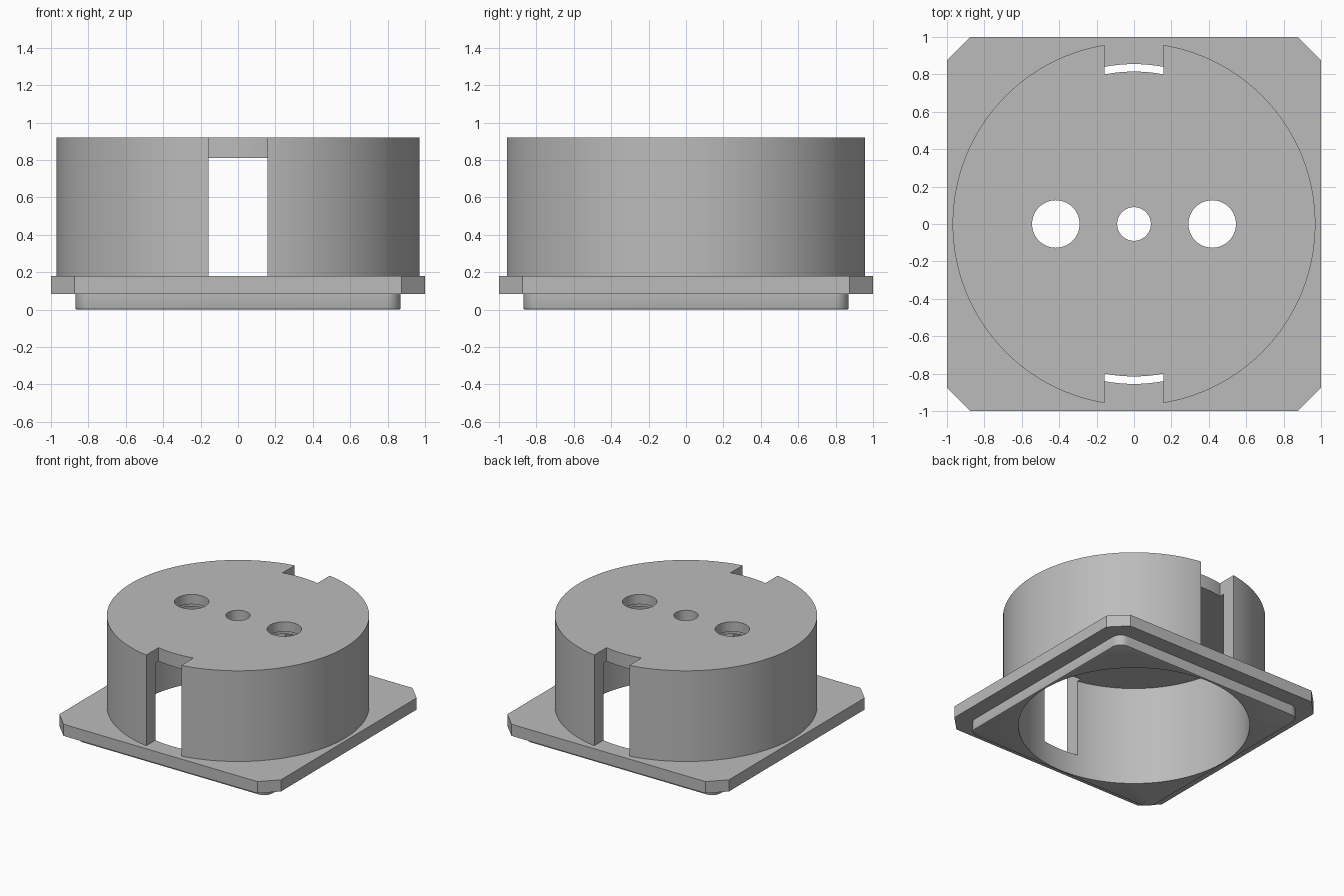
import bpy
import bmesh
import math

old = bpy.data.objects.get("Cube")
if old:
    bpy.data.objects.remove(old, do_unlink=True)

grey = bpy.data.materials.new("plain grey")
grey.use_nodes = True
colour = (0.5, 0.5, 0.5, 1)
grey.diffuse_color = colour
grey.node_tree.nodes["Principled BSDF"].inputs["Base Color"].default_value = colour


def prism(name, outline, z0, z1):
    """Extrude a closed xy outline from z0 up to z1."""
    bm = bmesh.new()
    base = bm.faces.new([bm.verts.new((x, y, z0)) for x, y in outline])
    ext = bmesh.ops.extrude_face_region(bm, geom=[base])
    top = [v for v in ext["geom"] if isinstance(v, bmesh.types.BMVert)]
    bmesh.ops.translate(bm, verts=top, vec=(0, 0, z1 - z0))
    bmesh.ops.recalc_face_normals(bm, faces=bm.faces)
    mesh = bpy.data.meshes.new(name)
    bm.to_mesh(mesh)
    bm.free()
    mesh.materials.append(grey)
    ob = bpy.data.objects.new(name, mesh)
    bpy.context.collection.objects.link(ob)
    return ob


def arc(r, a0, a1, n, cx=0, cy=0):
    angles = [a0 + (a1 - a0) * i / n for i in range(n + 1)]
    return [(cx + r * math.cos(a), cy + r * math.sin(a)) for a in angles]


def circle(r, n=96, cx=0):
    return arc(r, 0, math.tau, n, cx)[:-1]


def rounded_square(half, radius, steps):
    """Square whose corners are arcs; one step gives a straight chamfer."""
    points = []
    for k in range(4):
        a = k * math.pi / 2
        sx = 1 if k in (0, 3) else -1
        sy = 1 if k < 2 else -1
        c = half - radius
        points += arc(radius, a, a + math.pi / 2, steps, sx * c, sy * c)
    return points


def combine(target, tool, operation):
    """Apply a boolean and discard the tool."""
    mod = target.modifiers.new(operation, "BOOLEAN")
    mod.operation = operation
    mod.solver = "EXACT"
    mod.object = tool
    bpy.context.view_layer.objects.active = target
    bpy.ops.object.modifier_apply(modifier=mod.name)
    bpy.data.objects.remove(tool, do_unlink=True)


# Round drum
body = prism("socket_housing", circle(0.97, 128), 0.12, 0.92)

# Open slots at front and back, curved on their inner side
half_angle = math.asin(0.158 / 0.815)
for side in (1, -1):
    mid = side * math.pi / 2
    inner = arc(0.815, mid - half_angle, mid + half_angle, 12)
    outline = inner + [(inner[-1][0], side * 1.2), (inner[0][0], side * 1.2)]
    combine(body, prism("slot_cutter", outline, 0, 1.1), "DIFFERENCE")

# Square flange with cut corners, and the rounded plinth beneath it
combine(body, prism("flange", rounded_square(1, 0.125, 1), 0.085, 0.18), "UNION")
plinth = prism("plinth", rounded_square(0.87, 0.08, 8), 0, 0.13)
bm = bmesh.new()
bm.from_mesh(plinth.data)
rim = [e for e in bm.edges if all(v.co.z < 0.01 for v in e.verts)]
bmesh.ops.bevel(bm, geom=rim, offset=0.01, segments=2, affect="EDGES", profile=0.5)
bm.to_mesh(plinth.data)
bm.free()
combine(body, plinth, "UNION")

# Hollow interior, open at the bottom
combine(body, prism("bore_cutter", circle(0.855, 128), -0.1, 0.81), "DIFFERENCE")

# Centre hole and two larger pin holes, counterbored below
combine(body, prism("centre_cutter", circle(0.09, 48), 0.7, 1.1), "DIFFERENCE")
for x in (-0.418, 0.418):
    combine(body, prism("pin_cutter", circle(0.127, 64, x), 0.7, 1.1), "DIFFERENCE")
    combine(body, prism("recess_cutter", circle(0.15, 64, x), 0.7, 0.84), "DIFFERENCE")

bpy.ops.object.select_all(action="DESELECT")
body.select_set(True)
bpy.context.view_layer.objects.active = body
bpy.ops.object.shade_smooth_by_angle(angle=math.radians(30))
